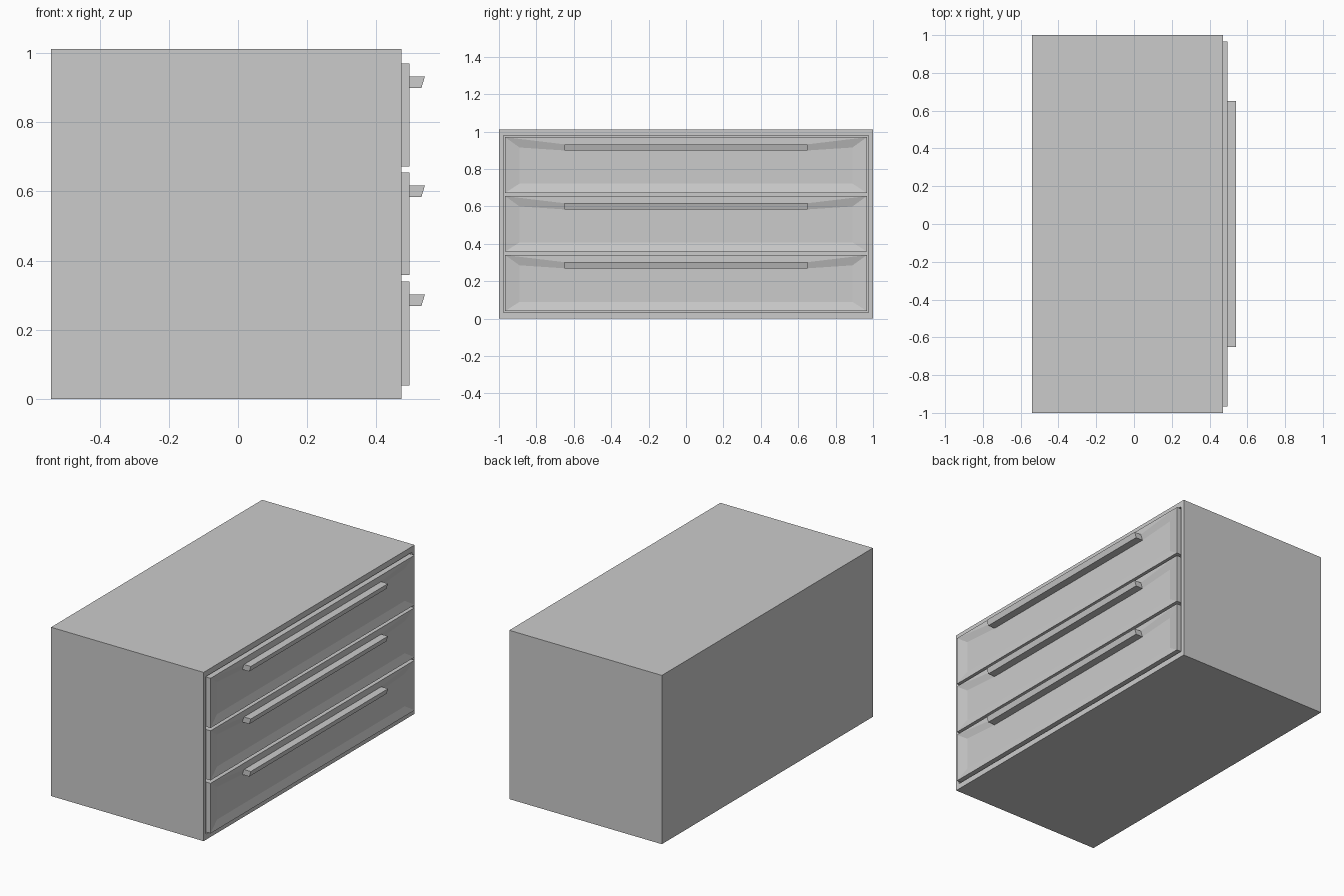
import bpy, bmesh

if "Cube" in bpy.data.objects:
    bpy.data.objects.remove(bpy.data.objects["Cube"])

FRONT, FACE = 0.472, 0.495      # carcass front plane, drawer front plane
GAP_BACK, DISH = 0.44, 0.483    # back of the opening, recessed drawer panel


def make(name, verts, faces):
    bm = bmesh.new()
    vs = [bm.verts.new(v) for v in verts]
    for f in faces:
        bm.faces.new([vs[i] for i in f])
    bmesh.ops.recalc_face_normals(bm, faces=bm.faces)
    me = bpy.data.meshes.new(name)
    bm.to_mesh(me)
    bm.free()
    ob = bpy.data.objects.new(name, me)
    bpy.context.collection.objects.link(ob)
    return ob


def rect(x, y, lo, hi):
    return [(x, -y, hi), (x, y, hi), (x, y, lo), (x, -y, lo)]


def ring(a, b):
    # quads joining two four-point loops
    return [(a + i, a + (i + 1) % 4, b + (i + 1) % 4, b + i) for i in range(4)]


# Carcass with a shallow framed opening at the front
make("carcass",
     rect(-0.54, 1, 0, 1.012) + rect(FRONT, 1, 0, 1.012)
     + rect(FRONT, 0.976, 0.034, 0.978) + rect(GAP_BACK, 0.976, 0.034, 0.978),
     [(0, 1, 2, 3)] + ring(0, 4) + ring(4, 8) + ring(8, 12) + [(12, 13, 14, 15)])

rows = [(0.04, 0.34), (0.358, 0.655), (0.672, 0.97)]
for n, (lo, hi) in enumerate(rows, 1):
    top, bot = hi - 0.038, hi - 0.071
    # Drawer front: dished panel whose top edge folds out to meet the handle
    make(f"drawer_front_{n}",
         rect(GAP_BACK, 0.967, lo, hi) + rect(FACE, 0.967, lo, hi)
         + rect(DISH, 0.89, lo + 0.05, hi - 0.055)
         + [(FACE, -0.65, top), (FACE, 0.65, top),
            (DISH, 0.65, bot), (DISH, -0.65, bot)],
         [(0, 1, 2, 3)] + ring(0, 4)
         + [(4, 5, 13, 12), (4, 12, 15, 8), (5, 9, 14, 13), (12, 13, 14, 15),
            (5, 6, 10, 9), (6, 7, 11, 10), (7, 4, 8, 11),
            (8, 15, 14, 9, 10, 11)])
    # Handle bar: slanted profile run along y
    profile = [(DISH, top), (0.54, top), (0.53, bot), (DISH, bot)]
    make(f"handle_{n}",
         [(x, y, z) for y in (-0.65, 0.65) for x, z in profile],
         [(0, 1, 2, 3), (4, 5, 6, 7)] + ring(0, 4))
